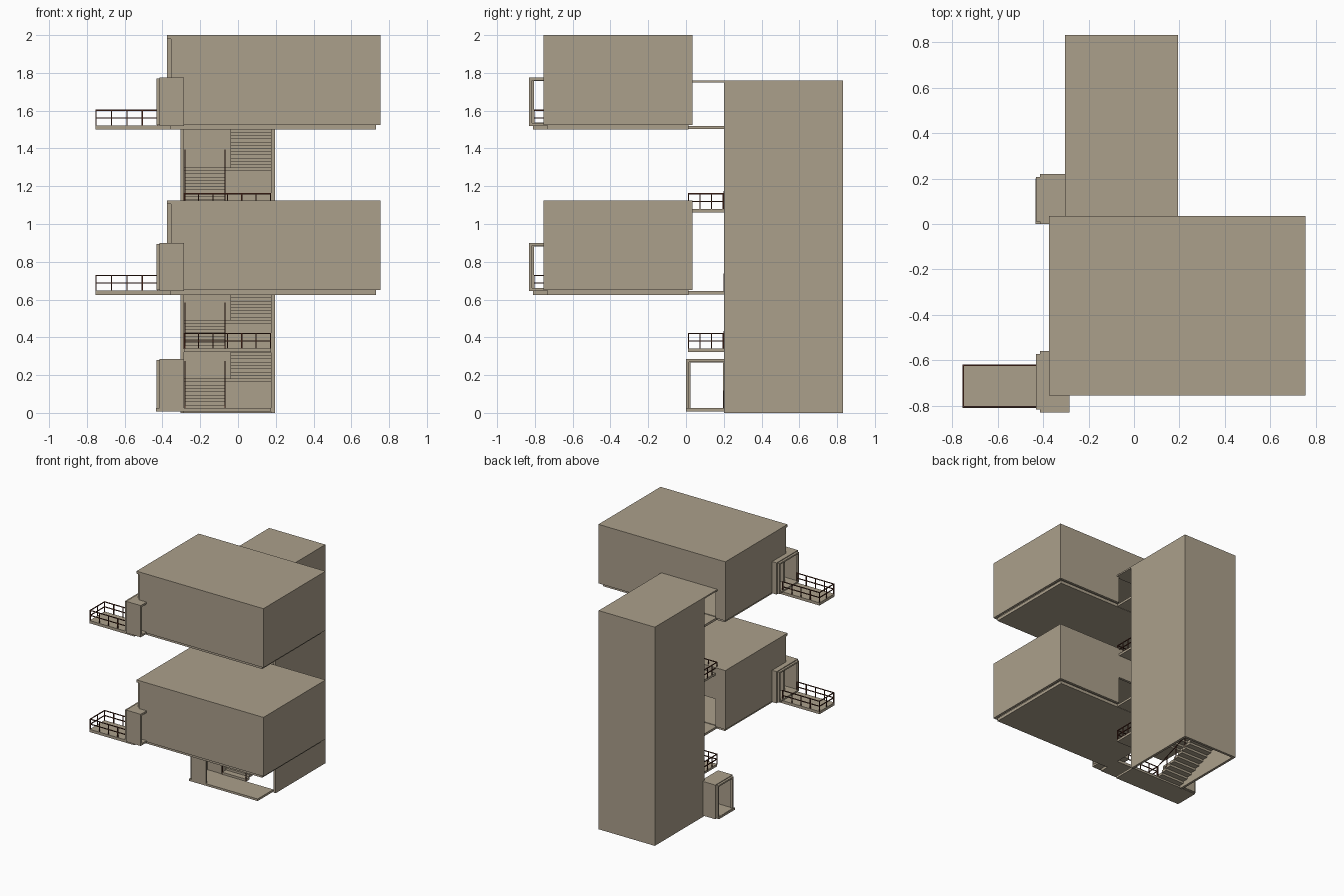
import bpy, bmesh
from mathutils import Vector, Matrix

if "Cube" in bpy.data.objects:
    bpy.data.objects.remove(bpy.data.objects["Cube"])


def material(name, rgb):
    m = bpy.data.materials.new(name)
    m.use_nodes = True
    m.diffuse_color = (*rgb, 1)
    m.node_tree.nodes["Principled BSDF"].inputs["Base Color"].default_value = (*rgb, 1)
    return m


TAN = material("warm_tan", (0.41, 0.35, 0.26))
RUST = material("dark_rust", (0.08, 0.024, 0.013))


class Part:
    """Collects boxes and bars into one object."""

    def __init__(self, name, mat=TAN):
        self.name, self.mat, self.bm = name, mat, bmesh.new()

    def box(self, x0, x1, y0, y1, z0, z1):
        size = Matrix.Diagonal((x1 - x0, y1 - y0, z1 - z0, 1))
        place = Matrix.Translation(((x0 + x1) / 2, (y0 + y1) / 2, (z0 + z1) / 2))
        bmesh.ops.create_cube(self.bm, size=1, matrix=place @ size)

    def bar(self, a, b, t=0.006):
        a, b = Vector(a), Vector(b)
        d = b - a
        turn = d.to_track_quat('Z', 'Y').to_matrix().to_4x4()
        size = Matrix.Diagonal((t, t, d.length + t, 1))
        bmesh.ops.create_cube(self.bm, size=1,
                              matrix=Matrix.Translation((a + b) / 2) @ turn @ size)

    def done(self):
        me = bpy.data.meshes.new(self.name)
        self.bm.to_mesh(me)
        self.bm.free()
        me.materials.append(self.mat)
        ob = bpy.data.objects.new(self.name, me)
        bpy.context.collection.objects.link(ob)


def railing(name, corners, counts, z, h):
    """Posts with a top and middle rail along a path of corners."""
    p = Part(name, RUST)
    for (a, b), n in zip(zip(corners, corners[1:]), counts):
        a, b = Vector((*a, z)), Vector((*b, z))
        for k in (h, h / 2):
            up = Vector((0, 0, k))
            p.bar(a + up, b + up)
        for i in range(n + 1):
            q = a.lerp(b, i / n)
            p.bar(q, q + Vector((0, 0, h)))
    p.done()


def tube(p, x0, x1, y0, y1, z0, z1, t):
    """Rectangular sleeve open along x."""
    p.box(x0, x1, y0, y1, z0, z0 + t)
    p.box(x0, x1, y0, y1, z1 - t, z1)
    p.box(x0, x1, y0, y0 + t, z0 + t, z1 - t)
    p.box(x0, x1, y1 - t, y1, z0 + t, z1 - t)


def portal(name, y0, y1, z0, z1):
    p = Part(name)
    tube(p, -0.415, -0.285, y0, y1, z0, z1, 0.015)
    tube(p, -0.432, -0.415, y0 + 0.012, y1 - 0.012, z0 + 0.005, z1 - 0.006, 0.012)
    p.done()


W = 0.02
# Stair tower shell, open at the front and underneath
L, R, F, B, TOP = -0.305, 0.195, 0.2, 0.832, 1.76
t = Part("stair_tower")
t.box(L, L + W, F, B, 0, TOP - 0.012)
t.box(R - W, R, F, B, 0, TOP - 0.012)
t.box(L + W, R - W, B - W, B, 0, TOP - 0.012)
t.box(L, R, 0.03, B, TOP - 0.012, TOP)
t.done()

# Ground entrance floor and portal
g = Part("entrance_floor")
g.box(-0.435, R - W, 0, F, 0.008, 0.025)
g.done()
portal("entrance_portal", 0, 0.22, 0.01, 0.285)

# Stairs: left flight climbs to the back, right flight returns to the front
levels = [0.025, 0.34, 0.645, 1.08, 1.52]
FY, BY = F, 0.62
for n, (za, zb) in enumerate(zip(levels, levels[1:])):
    mid = (za + zb) / 2
    steps = round((mid - za) / 0.017)
    rise, run = (mid - za) / steps, (BY - FY) / steps
    s = Part(f"stairs_{n + 1}")
    for i in range(steps):
        y, z = FY + i * run, za + (i + 1) * rise
        s.box(-0.28, -0.07, y, y + run, z - 1.2 * rise, z)
        y, z = BY - i * run, mid + (i + 1) * rise
        s.box(-0.04, R - W, y - run, y, z - 1.2 * rise, z)
    s.box(L + W, R - W, BY, B - W, mid - 0.018, mid)
    s.done()
    h = Part(f"stair_handrails_{n + 1}", RUST)
    for x in (-0.28, -0.07):
        h.bar((x, FY, za + 0.09), (x, BY, mid + 0.09), 0.005)
        for k in range(5):
            y = FY + (BY - FY) * k / 4
            z = za + (mid - za) * k / 4
            h.bar((x, y, z), (x, y, z + 0.09), 0.005)
    h.done()

# Landings in front of the tower
for i, z in enumerate(levels[1:]):
    p = Part(f"landing_{i + 1}")
    p.box(L + W, R - W, 0.01, F + 0.01, z - 0.018, z)
    p.done()
    if i % 2 == 0:
        railing(f"landing_railing_{i + 1}",
                [(-0.285, F - 0.004), (-0.285, 0.014), (0.172, 0.014), (0.172, F - 0.004)],
                (3, 6, 3), z, 0.08)

# Two hanging rooms, each with a floor slab, side portal and balcony
X0, X1, Y0, Y1 = -0.375, 0.755, -0.755, 0.035
for name, z in (("lower", 0.625), ("upper", 1.5)):
    z0, z1 = z + 0.025, z + 0.5
    wt = z1 - W
    r = Part(name + "_room")
    r.box(X0, X1, Y0, Y1, wt, z1)
    r.box(X0 + W, X1 - W, Y0, Y0 + W, z0, wt)
    r.box(X1 - W, X1, Y0, Y1, z0, wt)
    # back wall with a doorway towards the stairs
    r.box(X0, L + W, Y1 - W, Y1, z0, wt)
    r.box(R - W, X1 - W, Y1 - W, Y1, z0, wt)
    r.box(L + W, R - W, Y1 - W, Y1, z + 0.248, wt)
    # left wall with an opening for the balcony portal
    r.box(X0, X0 + W, -0.575, Y1 - W, z0, wt)
    r.box(X0, X0 + W, Y0 + W, -0.575, z + 0.262, wt)
    r.done()

    f = Part(name + "_floor_slab")
    f.box(X0 + W, X1 - 0.025, Y0 + W, 0.012, z, z0)
    f.done()

    portal(name + "_portal", -0.83, -0.56, z + 0.02, z + 0.275)

    b = Part(name + "_balcony")
    b.box(-0.755, X0 + W, -0.81, -0.62, z, z + 0.022)
    b.done()
    railing(name + "_balcony_railing",
            [(-0.425, -0.805), (-0.752, -0.805), (-0.752, -0.623), (-0.425, -0.623)],
            (4, 2, 4), z + 0.022, 0.08)
